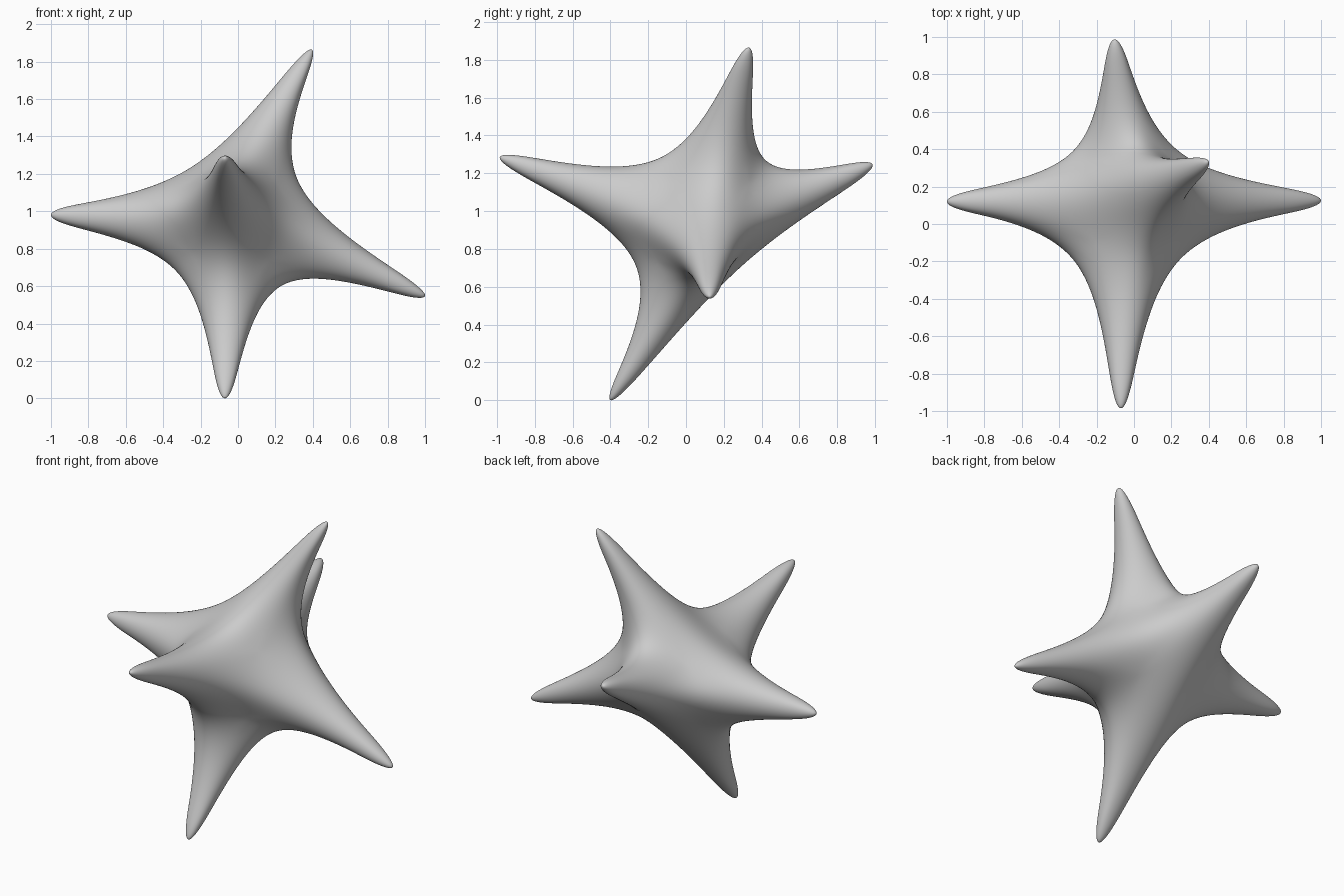
import bpy, bmesh
from mathutils import Vector

if "Cube" in bpy.data.objects:
    bpy.data.objects.remove(bpy.data.objects["Cube"])

CORE = Vector((-0.045, 0.12, 0.95))  # centre of the small core cube
HALF = 0.18                          # half size of the core
TIP = 0.047                          # half size of each arm's end face

# Outward axis of each arm -> where its rounded tip ends up
ARMS = [
    (Vector((-1, 0, 0)), Vector((-1.0, 0.12, 0.98))),
    (Vector((1, 0, 0)), Vector((1.0, 0.125, 0.55))),
    (Vector((0, -1, 0)), Vector((-0.07, -0.985, 1.282))),
    (Vector((0, 1, 0)), Vector((-0.103, 0.987, 1.242))),
    (Vector((0, 0, -1)), Vector((-0.07, -0.395, 0.0))),
    (Vector((0, 0, 1)), Vector((0.39, 0.33, 1.865))),
]

# Core cube, each face drawn out into a tapering arm
bm = bmesh.new()
bmesh.ops.create_cube(bm, size=2 * HALF)
bm.normal_update()
faces = [next(f for f in bm.faces if f.normal.dot(axis) > 0.9) for axis, _ in ARMS]
for f in faces:
    bmesh.ops.inset_individual(bm, faces=[f], thickness=HALF - TIP, use_even_offset=True)
for v in bm.verts:
    v.co += CORE
for f, (axis, target) in zip(faces, ARMS):
    mid = f.calc_center_median()
    for v in f.verts:
        v.co += target - mid
bm.verts.index_update()
groups = [[v.index for v in f.verts] for f in faces]
bmesh.ops.recalc_face_normals(bm, faces=bm.faces)
mesh = bpy.data.meshes.new("star_body")
bm.to_mesh(mesh)
bm.free()
star = bpy.data.objects.new("star_body", mesh)
bpy.context.collection.objects.link(star)

# Smooth rounding
sub = star.modifiers.new("Smooth", 'SUBSURF')
sub.levels = sub.render_levels = 4

# Rounding shortens the arms: lengthen them until the tips hit their targets
for step in range(6):
    bpy.context.view_layer.update()
    ev = star.evaluated_get(bpy.context.evaluated_depsgraph_get())
    pts = [v.co.copy() for v in ev.to_mesh().vertices]
    ev.to_mesh_clear()
    for (axis, target), ids in zip(ARMS, groups):
        err = target - max(pts, key=lambda p: p.dot(axis))
        for i in ids:
            mesh.vertices[i].co += err
    mesh.update()
    star.update_tag()

for p in mesh.polygons:
    p.use_smooth = True
sub.levels = sub.render_levels = 5
